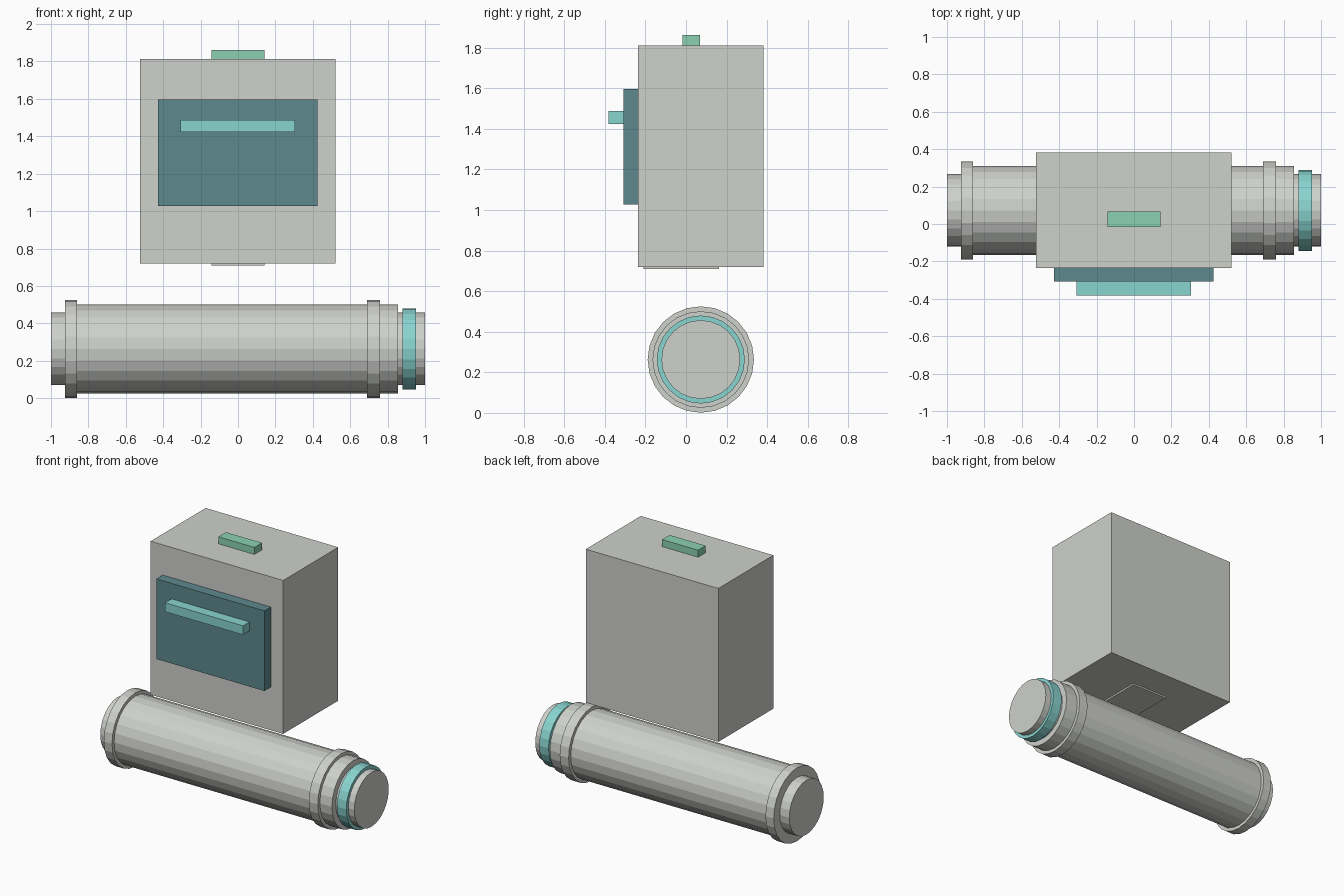
import bpy
import math
from mathutils import Matrix

if "Cube" in bpy.data.objects:
    bpy.data.objects.remove(bpy.data.objects["Cube"], do_unlink=True)


def make_material(name, rgb):
    mat = bpy.data.materials.new(name)
    mat.use_nodes = True
    color = (*rgb, 1.0)
    mat.diffuse_color = color
    mat.node_tree.nodes["Principled BSDF"].inputs["Base Color"].default_value = color
    return mat


grey = make_material("light grey", (0.62, 0.635, 0.60))
teal = make_material("dark teal", (0.11, 0.25, 0.27))
aqua = make_material("aqua", (0.25, 0.66, 0.63))
green = make_material("mint green", (0.26, 0.64, 0.44))

AXIS_Y, AXIS_Z = 0.073, 0.263


def box(name, xs, ys, zs, mat):
    """Box spanning the given (low, high) ranges."""
    ranges = (xs, ys, zs)
    bpy.ops.mesh.primitive_cube_add(size=1)
    ob = bpy.context.object
    ob.name = name
    size = [hi - lo for lo, hi in ranges]
    centre = [(lo + hi) / 2 for lo, hi in ranges]
    ob.data.transform(Matrix.Diagonal((*size, 1)))
    ob.location = centre
    ob.data.materials.append(mat)
    return ob


def drum(name, x0, x1, radius, mat):
    """Flat-sided cylinder lying along x on the shared axis."""
    bpy.ops.mesh.primitive_cylinder_add(vertices=24, radius=radius, depth=x1 - x0)
    ob = bpy.context.object
    ob.name = name
    ob.data.transform(Matrix.Rotation(math.pi / 2, 4, "Y"))
    ob.location = ((x0 + x1) / 2, AXIS_Y, AXIS_Z)
    ob.data.materials.append(mat)
    return ob


# Lying tube: core with stepped sleeve, collars and a coloured ring
drum("tube_core", -1.0, 1.0, 0.194, grey)
drum("tube_sleeve", -0.89, 0.855, 0.238, grey)
drum("left_end_collar", -0.925, -0.86, 0.262, grey)
drum("right_end_collar", 0.69, 0.76, 0.262, grey)
drum("tube_ring", 0.88, 0.953, 0.217, aqua)

# Upright case with base plate and top grip
box("case_body", (-0.523, 0.521), (-0.236, 0.383), (0.72, 1.812), grey)
box("case_base_plate", (-0.143, 0.141), (-0.21, 0.163), (0.708, 0.73), grey)
box("case_top_grip", (-0.143, 0.141), (-0.017, 0.068), (1.80, 1.862), green)

# Front panel and its pull bar
box("front_panel", (-0.428, 0.424), (-0.308, -0.23), (1.027, 1.597), teal)
box("panel_pull_bar", (-0.308, 0.306), (-0.381, -0.30), (1.423, 1.487), aqua)
